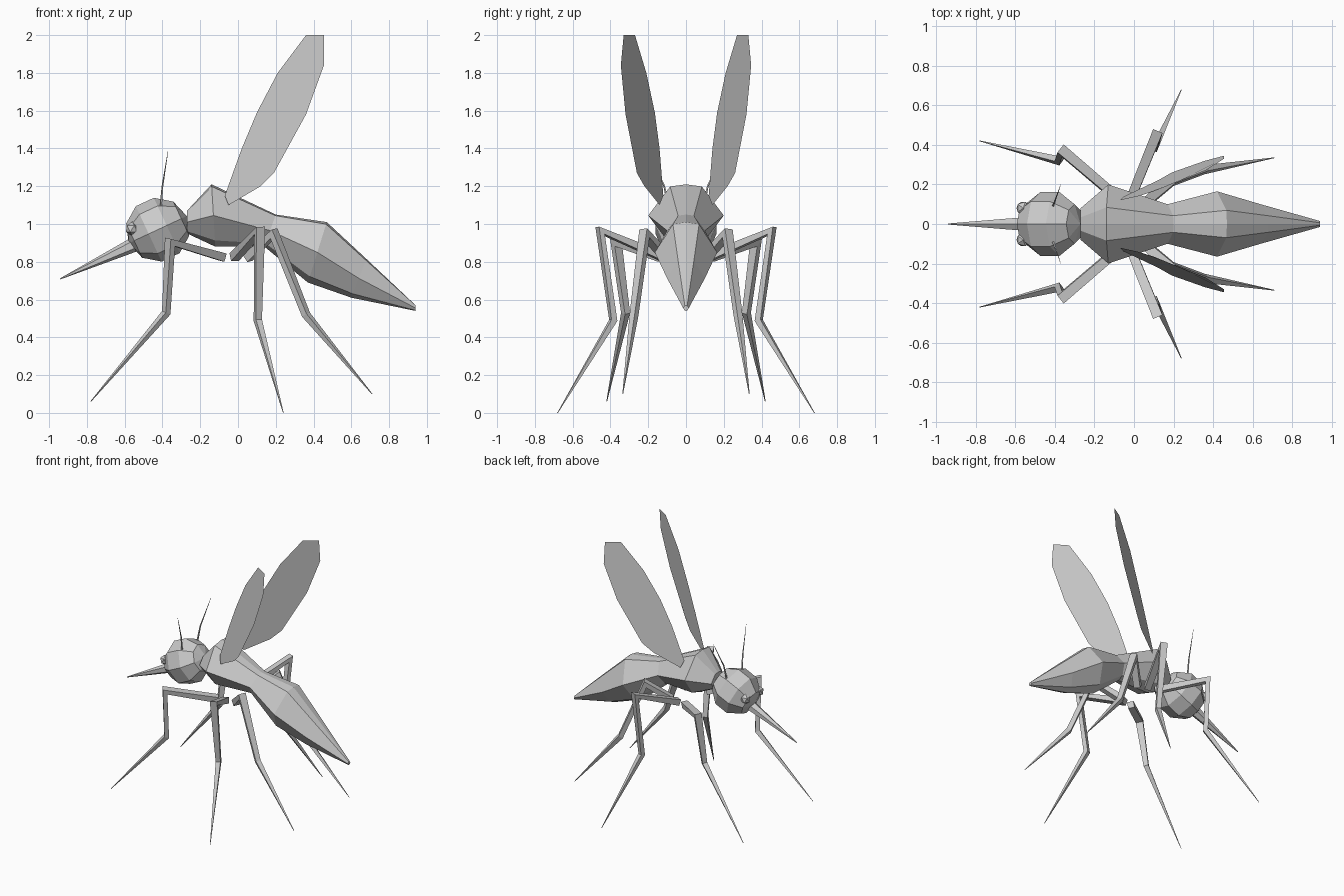
import bpy, math
from mathutils import Vector

if "Cube" in bpy.data.objects:
    bpy.data.objects.remove(bpy.data.objects["Cube"])


def make(name, verts, faces):
    me = bpy.data.meshes.new(name)
    me.from_pydata([tuple(v) for v in verts], [], faces)
    me.update()
    ob = bpy.data.objects.new(name, me)
    bpy.context.collection.objects.link(ob)
    return ob


def skin(name, rings):
    # joins equal-sized rings into a closed hull
    n = len(rings[0])
    faces = [(i * n + j, i * n + (j + 1) % n, (i + 1) * n + (j + 1) % n, (i + 1) * n + j)
             for i in range(len(rings) - 1) for j in range(n)]
    last = (len(rings) - 1) * n
    faces += [tuple(reversed(range(n))), tuple(range(last, last + n))]
    return make(name, [v for r in rings for v in r], faces)


def tube(name, pts, radii, sides=4):
    pts = [Vector(p) for p in pts]
    dirs = [(b - a).normalized() for a, b in zip(pts, pts[1:])]
    ref = dirs[0].cross(dirs[1]) if len(dirs) > 1 else Vector((0, 1, 0))
    ref.normalize()
    rings = []
    for i, (p, r) in enumerate(zip(pts, radii)):
        t = (dirs[max(i - 1, 0)] + dirs[min(i, len(dirs) - 1)]).normalized()
        u = (ref - t * ref.dot(t)).normalized()
        v = t.cross(u)
        angs = [2 * math.pi * (k + 0.5) / sides for k in range(sides)]
        rings.append([p + r * (u * math.cos(a) + v * math.sin(a)) for a in angs])
    return skin(name, rings)


def flip(pts, s):
    return [(x, y * s, z) for x, y, z in pts]


# thorax and abdomen: top x,z / bottom x,z / half width
stations = [(-0.27, 1.07, -0.27, 0.95, 0.08),
            (-0.14, 1.21, -0.12, 0.88, 0.20),
            (0.20, 1.05, 0.14, 0.88, 0.10),
            (0.47, 1.01, 0.37, 0.69, 0.165),
            (0.68, 0.815, 0.60, 0.61, 0.10),
            (0.94, 0.57, 0.94, 0.54, 0.015)]
half = [(0, 1), (0.42, 0.93), (1, 0), (0.5, -0.8), (0, -1)]
section = half + [(-y, h) for y, h in reversed(half[1:-1])]
rings = []
for xt, zt, xb, zb, w in stations:
    rings.append([((xt + xb + h * (xt - xb)) / 2, y * w, (zt + zb + h * (zt - zb)) / 2)
                  for y, h in section])
skin("body", rings)

# head
bpy.ops.mesh.primitive_uv_sphere_add(segments=8, ring_count=5, radius=0.17,
                                     location=(-0.425, 0, 0.97),
                                     rotation=(0, math.radians(65), 0))
bpy.context.object.name = "head"

# proboscis
tube("proboscis", [(-0.52, 0, 0.905), (-0.94, 0, 0.71)], [0.042, 0.003], 6)

# wing outline
wing = [(-0.07, 0.12, 1.15), (0.02, 0.14, 1.40), (0.10, 0.165, 1.59), (0.21, 0.21, 1.80),
        (0.36, 0.27, 2.0), (0.455, 0.33, 2.0), (0.455, 0.345, 1.84), (0.36, 0.32, 1.58),
        (0.19, 0.26, 1.27), (0.12, 0.22, 1.20), (-0.05, 0.14, 1.10)]

# leg paths: hip, knee, ankle, tip
legs = {"front_leg": [(-0.08, 0.13, 0.825), (-0.36, 0.37, 0.905), (-0.38, 0.32, 0.53), (-0.78, 0.42, 0.06)],
        "middle_leg": [(-0.02, 0.12, 0.825), (0.115, 0.455, 0.965), (0.105, 0.385, 0.49), (0.24, 0.68, 0.0)],
        "back_leg": [(0.05, 0.10, 0.82), (0.19, 0.22, 0.95), (0.36, 0.275, 0.52), (0.71, 0.335, 0.10)]}

for s, side in ((1, "left"), (-1, "right")):
    # eyes
    bpy.ops.mesh.primitive_ico_sphere_add(subdivisions=1, radius=0.038,
                                          location=(-0.56, 0.08 * s, 0.975))
    bpy.context.object.name = "eye_" + side
    # antennae
    tube("antenna_" + side, flip([(-0.41, 0.09, 1.08), (-0.40, 0.115, 1.2), (-0.37, 0.2, 1.39)], s),
         [0.007, 0.005, 0.001])
    # wings
    make("wing_" + side, flip(wing, s), [tuple(range(len(wing)))])
    # legs
    for name, path in legs.items():
        tube(name + "_" + side, flip(path, s), [0.032, 0.036, 0.024, 0.002])
